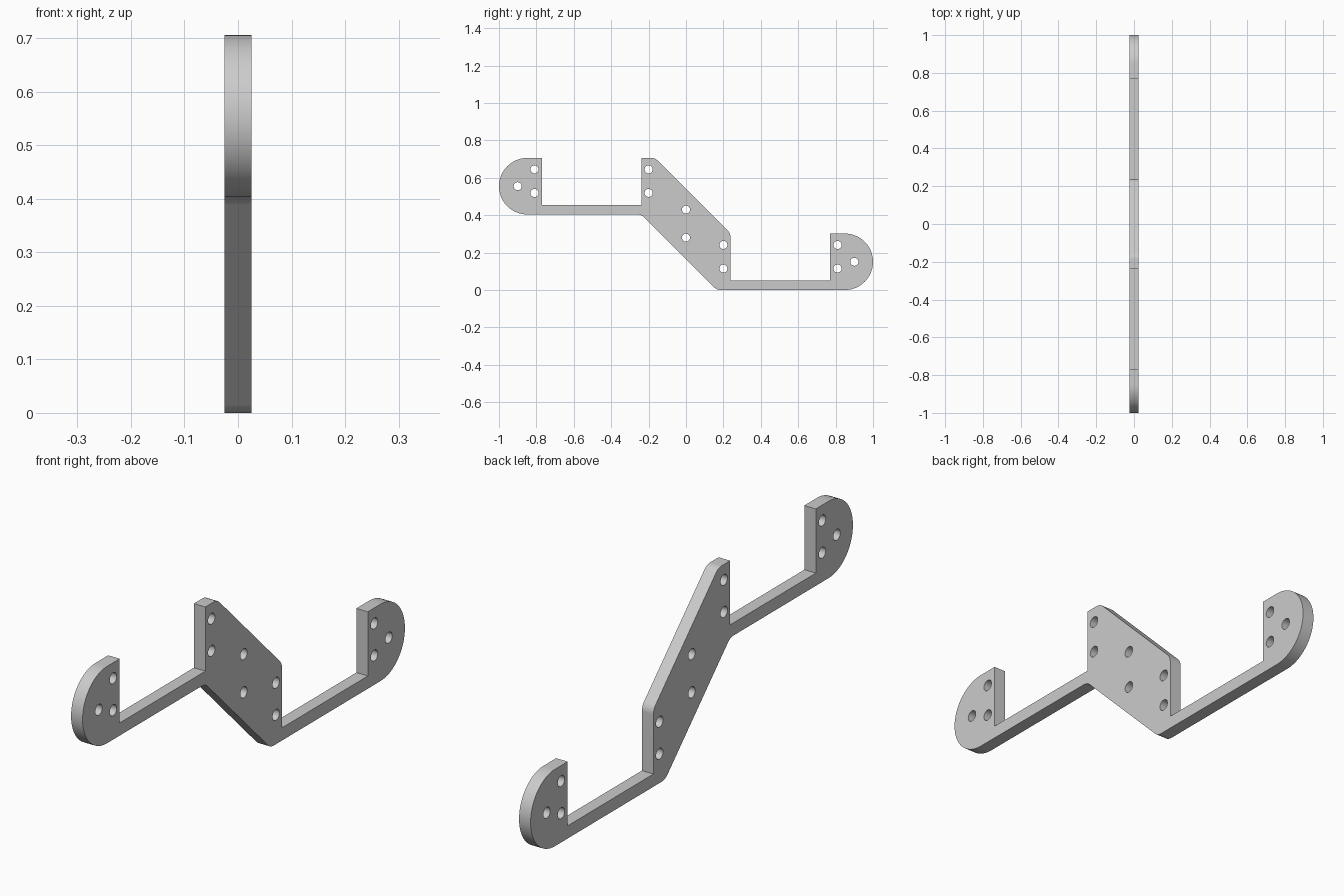
import bpy
import bmesh
import math
from mathutils import Vector, Matrix

cube = bpy.data.objects.get("Cube")
if cube:
    bpy.data.objects.remove(cube, do_unlink=True)

THICK = 0.05      # plate thickness along x
PAD = 0.302       # height of the end pads
STEP = 0.404      # height of the front arm above the rear arm
TOP = STEP + PAD
BAR = 0.05        # arm height
INNER = 0.238     # vertical edges of the middle plate
PAD_EDGE = 0.77   # inner edge of the end pads
LOW, HIGH = 0.165, 0.541   # the two 45 degree edges: y + z = constant
FILLET = 0.05
HOLE = 0.0215


def rounded(corners):
    """Replace each (y, z, radius) corner with a tangent arc."""
    points = []
    for i, (y, z, r) in enumerate(corners):
        p = Vector((y, z))
        if r == 0:
            points.append(p)
            continue
        a = (Vector(corners[i - 1][:2]) - p).normalized()
        b = (Vector(corners[(i + 1) % len(corners)][:2]) - p).normalized()
        half = a.angle(b) / 2
        centre = p + (a + b).normalized() * (r / math.sin(half))
        start = p + a * (r / math.tan(half)) - centre
        end = p + b * (r / math.tan(half)) - centre
        sweep = math.atan2(start.x * end.y - start.y * end.x, start.dot(end))
        steps = max(4, round(abs(sweep) / math.radians(5)))
        for k in range(steps + 1):
            points.append(centre + Matrix.Rotation(sweep * k / steps, 2) @ start)
    return points


def circle(y, z, r, sides=32):
    return [Vector((y + r * math.cos(k * math.tau / sides),
                    z + r * math.sin(k * math.tau / sides))) for k in range(sides)]


def add_loop(curve, points):
    spline = curve.splines.new('POLY')
    spline.points.add(len(points) - 1)
    for target, p in zip(spline.points, points):
        target.co = (p.x, p.y, 0, 1)
    spline.use_cyclic_u = True


R = PAD / 2
outline = rounded([
    # front pad and arm, upper side
    (-1, STEP, R), (-1, TOP, R), (-PAD_EDGE, TOP, 0),
    (-PAD_EDGE, STEP + BAR, 0), (-INNER, STEP + BAR, 0),
    # slanted middle plate, upper side
    (-INNER, TOP, 0), (HIGH - TOP, TOP, FILLET),
    (INNER, HIGH - INNER, FILLET), (INNER, BAR, 0),
    # rear arm and pad
    (PAD_EDGE, BAR, 0), (PAD_EDGE, PAD, 0), (1, PAD, R), (1, 0, R),
    # slanted lower side
    (LOW, 0, FILLET), (LOW - STEP, STEP, FILLET),
])

# Screw holes
holes = [(0, 0.43), (0, 0.28)]
for side, base in ((-1, STEP), (1, 0)):
    for y in (0.2, 0.81):
        holes += [(side * y, base + 0.115), (side * y, base + 0.241)]
    holes.append((side * 0.9, base + R))

# Filled profile, extruded across x
curve = bpy.data.curves.new("bracket_profile", 'CURVE')
curve.dimensions = '2D'
curve.fill_mode = 'BOTH'
curve.extrude = THICK / 2
add_loop(curve, outline)
for y, z in holes:
    add_loop(curve, circle(y, z, HOLE))

bracket = bpy.data.objects.new("stepped_bracket", curve)
bpy.context.collection.objects.link(bracket)
bpy.ops.object.select_all(action='DESELECT')
bracket.select_set(True)
bpy.context.view_layer.objects.active = bracket
bpy.ops.object.convert(target='MESH')
bracket = bpy.context.view_layer.objects.active

# Weld the caps to the rim and stand the profile upright
bm = bmesh.new()
bm.from_mesh(bracket.data)
bmesh.ops.remove_doubles(bm, verts=bm.verts, dist=0.0001)
turn = Matrix.Rotation(math.pi / 2, 4, 'Z') @ Matrix.Rotation(math.pi / 2, 4, 'X')
bmesh.ops.transform(bm, matrix=turn, verts=bm.verts)
bmesh.ops.recalc_face_normals(bm, faces=bm.faces)
bm.to_mesh(bracket.data)
bm.free()
bpy.ops.object.shade_smooth_by_angle(angle=math.radians(30))

# Plain grey
grey = bpy.data.materials.new("light_grey")
grey.use_nodes = True
colour = (0.6, 0.6, 0.6, 1)
grey.diffuse_color = colour
grey.node_tree.nodes["Principled BSDF"].inputs["Base Color"].default_value = colour
bracket.data.materials.clear()
bracket.data.materials.append(grey)
